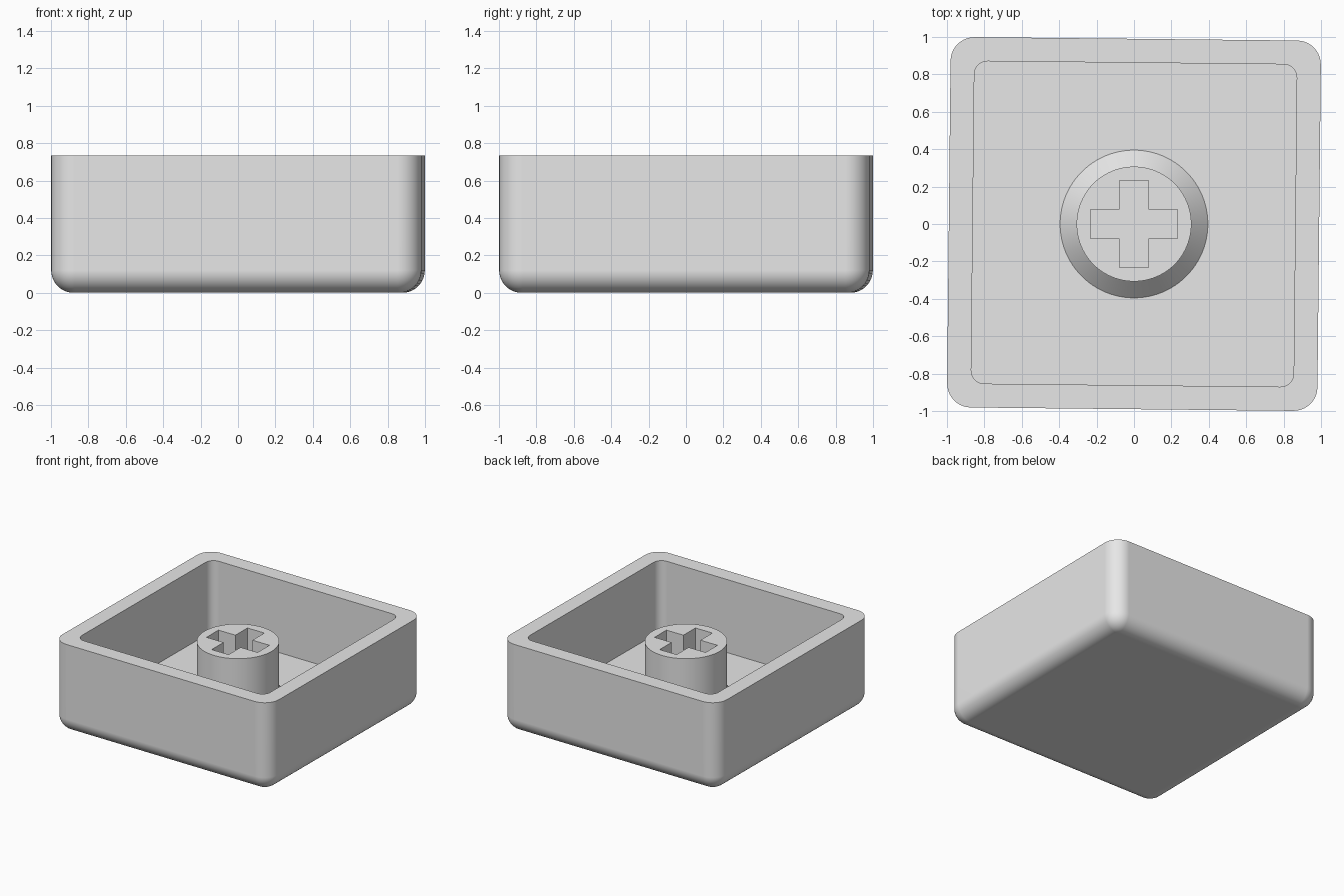
import bpy, bmesh, math

if "Cube" in bpy.data.objects:
    bpy.data.objects.remove(bpy.data.objects["Cube"])

grey = bpy.data.materials.new("light_grey")
grey.diffuse_color = (0.8, 0.8, 0.8, 1)
grey.use_nodes = True
grey.node_tree.nodes["Principled BSDF"].inputs["Base Color"].default_value = grey.diffuse_color


def rounded_square(half, radius, z, steps=10):
    """Points of a square with rounded corners, counter-clockwise."""
    pts = []
    for corner in range(4):
        mid = math.radians(45 + 90 * corner)
        cx = math.copysign(half - radius, math.cos(mid))
        cy = math.copysign(half - radius, math.sin(mid))
        for i in range(steps + 1):
            a = math.radians(90 * corner + 90 * i / steps)
            pts.append((cx + radius * math.cos(a), cy + radius * math.sin(a), z))
    return pts


def circle(radius, z, n=96):
    return [(radius * math.cos(2 * math.pi * i / n),
             radius * math.sin(2 * math.pi * i / n), z) for i in range(n)]


def add_rings(bm, rings):
    """Add closed loops and join each one to the next with quads."""
    loops = [[bm.verts.new(p) for p in ring] for ring in rings]
    for a, b in zip(loops, loops[1:]):
        n = len(a)
        for i in range(n):
            j = (i + 1) % n
            bm.faces.new((a[i], a[j], b[j], b[i]))
    return loops


def finish(bm, name):
    mesh = bpy.data.meshes.new(name)
    bm.to_mesh(mesh)
    bm.free()
    mesh.materials.append(grey)
    obj = bpy.data.objects.new(name, mesh)
    bpy.context.collection.objects.link(obj)
    bpy.ops.object.select_all(action='DESELECT')
    obj.select_set(True)
    bpy.context.view_layer.objects.active = obj
    bpy.ops.object.shade_smooth_by_angle(angle=math.radians(30))
    mod = obj.modifiers.new("even_shading", 'WEIGHTED_NORMAL')
    mod.keep_sharp = True
    return obj


HALF, RIM, FLOOR = 0.99, 0.735, 0.135
CORNER, ROUND = 0.128, 0.12

# Open shell: rounded underside, straight walls, flat rim, inner walls, floor
rings = []
for i in range(11):
    a = math.radians(9 * i)
    inset = ROUND * (1 - math.sin(a))
    rings.append(rounded_square(HALF - inset, CORNER - inset, ROUND * (1 - math.cos(a))))
rings += [rounded_square(HALF, CORNER, RIM),
          rounded_square(0.862, 0.07, RIM),
          rounded_square(0.862, 0.07, FLOOR)]
bm = bmesh.new()
loops = add_rings(bm, rings)
bm.faces.new(loops[0][::-1])
bm.faces.new(loops[-1])
shell = finish(bm, "shell")
shell.rotation_euler.z = math.radians(-0.6)

# Round stem with a flared foot and a cross-shaped socket
TOP, W, L = 0.62, 0.077, 0.232
quarter = [(L, -W), (L, W), (W, W)]
cross = []
for k in range(4):
    c, s = round(math.cos(k * math.pi / 2)), round(math.sin(k * math.pi / 2))
    cross += [(c * x - s * y, s * x + c * y) for x, y in quarter]
bm = bmesh.new()
outer = add_rings(bm, [circle(0.395, FLOOR), circle(0.307, FLOOR + 0.09), circle(0.307, TOP)])
inner = add_rings(bm, [[(x, y, TOP) for x, y in cross], [(x, y, FLOOR) for x, y in cross]])


def loop_edges(loop):
    return [bm.edges.get((loop[i - 1], loop[i])) for i in range(len(loop))]


bmesh.ops.triangle_fill(bm, edges=loop_edges(outer[-1]) + loop_edges(inner[0]),
                        use_beauty=True, normal=(0, 0, 1))
for f in bm.faces:
    f.normal_update()
    if abs(f.normal.z) > 0.99 and f.normal.z < 0:
        f.normal_flip()
finish(bm, "stem")
